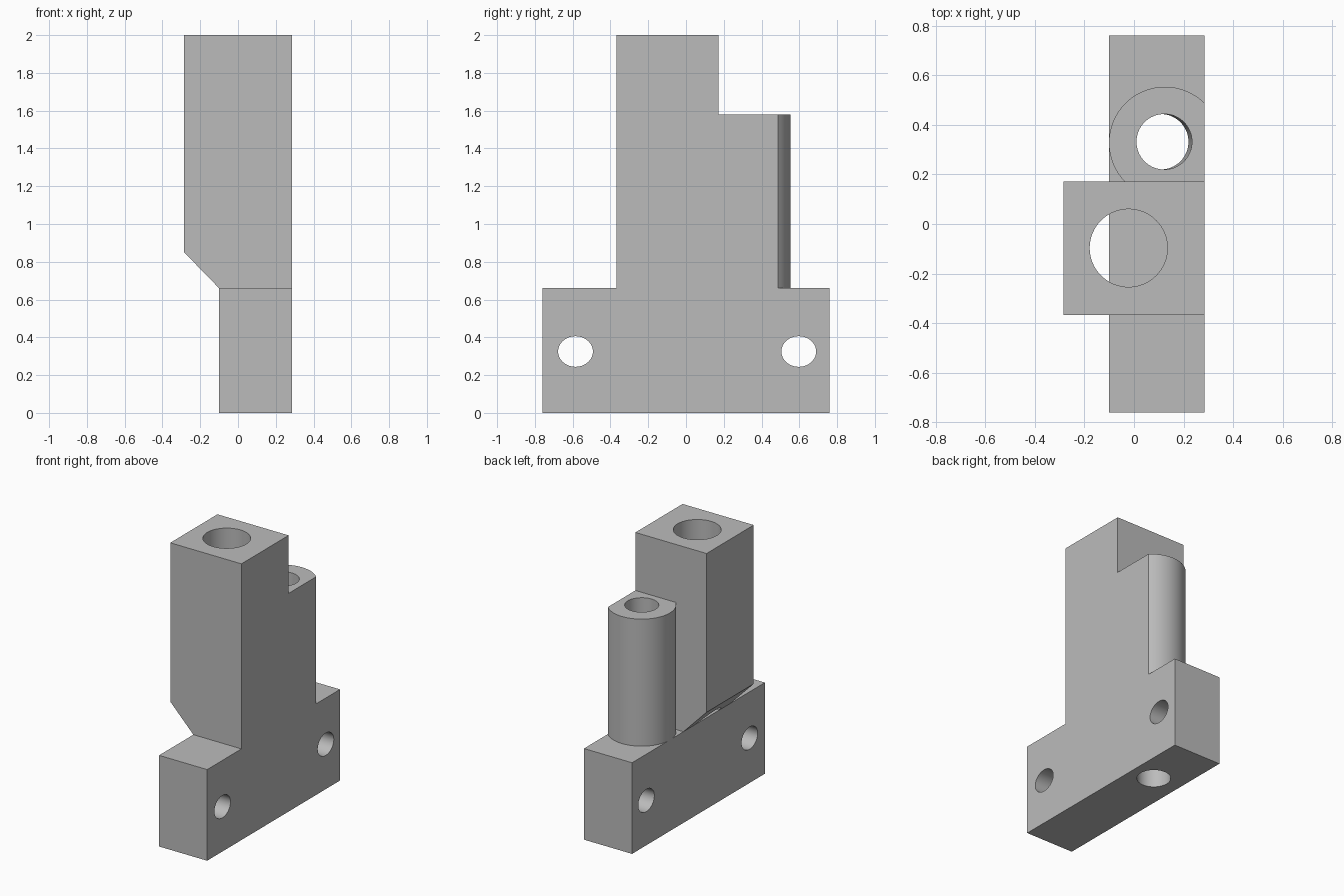
import bpy, bmesh, math
from mathutils import Vector

if "Cube" in bpy.data.objects:
    bpy.data.objects.remove(bpy.data.objects["Cube"], do_unlink=True)

grey = bpy.data.materials.new("plain_grey")
grey.use_nodes = True
colour = (0.5, 0.5, 0.5, 1)
grey.diffuse_color = colour
grey.node_tree.nodes["Principled BSDF"].inputs["Base Color"].default_value = colour


def prism(name, outline, offset):
    """Extrude a closed outline of 3D points along an offset."""
    bm = bmesh.new()
    face = bm.faces.new([bm.verts.new(p) for p in outline])
    grown = bmesh.ops.extrude_face_region(bm, geom=[face])
    verts = [g for g in grown["geom"] if isinstance(g, bmesh.types.BMVert)]
    bmesh.ops.translate(bm, verts=verts, vec=Vector(offset))
    bmesh.ops.recalc_face_normals(bm, faces=bm.faces)
    mesh = bpy.data.meshes.new(name)
    bm.to_mesh(mesh)
    bm.free()
    mesh.materials.append(grey)
    obj = bpy.data.objects.new(name, mesh)
    bpy.context.collection.objects.link(obj)
    return obj


def arc(rx, ry, start=0.0, end=2 * math.pi, n=64):
    return [(rx * math.cos(start + (end - start) * i / n),
             ry * math.sin(start + (end - start) * i / n)) for i in range(n)]


def combine(target, tool, operation):
    mod = target.modifiers.new(operation, 'BOOLEAN')
    mod.object, mod.operation, mod.solver = tool, operation, 'EXACT'
    bpy.context.view_layer.objects.active = target
    bpy.ops.object.modifier_apply(modifier=mod.name)
    bpy.data.objects.remove(tool, do_unlink=True)


SIDE, INNER, BASE_TOP = 0.285, -0.1, 0.66

# Long base block
bracket = prism("bracket_body", [(INNER, -0.76, 0), (SIDE, -0.76, 0),
                (SIDE, 0.76, 0), (INNER, 0.76, 0)], (0, 0, BASE_TOP))

# Tall tower with a sloped underside on its overhang
tower = prism("tower", [(x, -0.368, z) for x, z in
              [(INNER, BASE_TOP), (SIDE, BASE_TOP), (SIDE, 2),
               (-SIDE, 2), (-SIDE, 0.85)]], (0, 0.54, 0))
combine(bracket, tower, 'UNION')

# Round boss behind the tower, flattened flush with the side
cx, cy, r = 0.125, 0.328, 0.226
a = math.acos((SIDE - cx) / r)
rim = arc(r, r, a, 2 * math.pi - a) + [(SIDE - cx, -r * math.sin(a))]
boss = prism("boss", [(cx + x, cy + y, BASE_TOP) for x, y in rim],
             (0, 0, 1.58 - BASE_TOP))
combine(bracket, boss, 'UNION')

# Tower bore, stopping at the base and breaking through the slope
bore = prism("tower_bore", [(x - 0.022, y - 0.097, BASE_TOP)
             for x, y in arc(0.157, 0.157)], (0, 0, 1.5))
combine(bracket, bore, 'DIFFERENCE')

# Slightly slanted bore right through boss and base
bore = prism("boss_bore", [(x + 0.107, y + 0.332, -0.1)
             for x, y in arc(0.112, 0.112)], (0.016, 0, 1.8))
combine(bracket, bore, 'DIFFERENCE')

# Two oval cross holes through the ends of the base
for hole_y in (-0.585, 0.597):
    hole = prism("cross_hole", [(-0.4, hole_y + y, 0.325 + z)
                 for y, z in arc(0.092, 0.081)], (0.9, 0, 0))
    combine(bracket, hole, 'DIFFERENCE')

# Smooth the round walls, keep the edges crisp
bpy.ops.object.select_all(action='DESELECT')
bracket.select_set(True)
bpy.context.view_layer.objects.active = bracket
bpy.ops.object.shade_smooth_by_angle(angle=math.radians(30))
